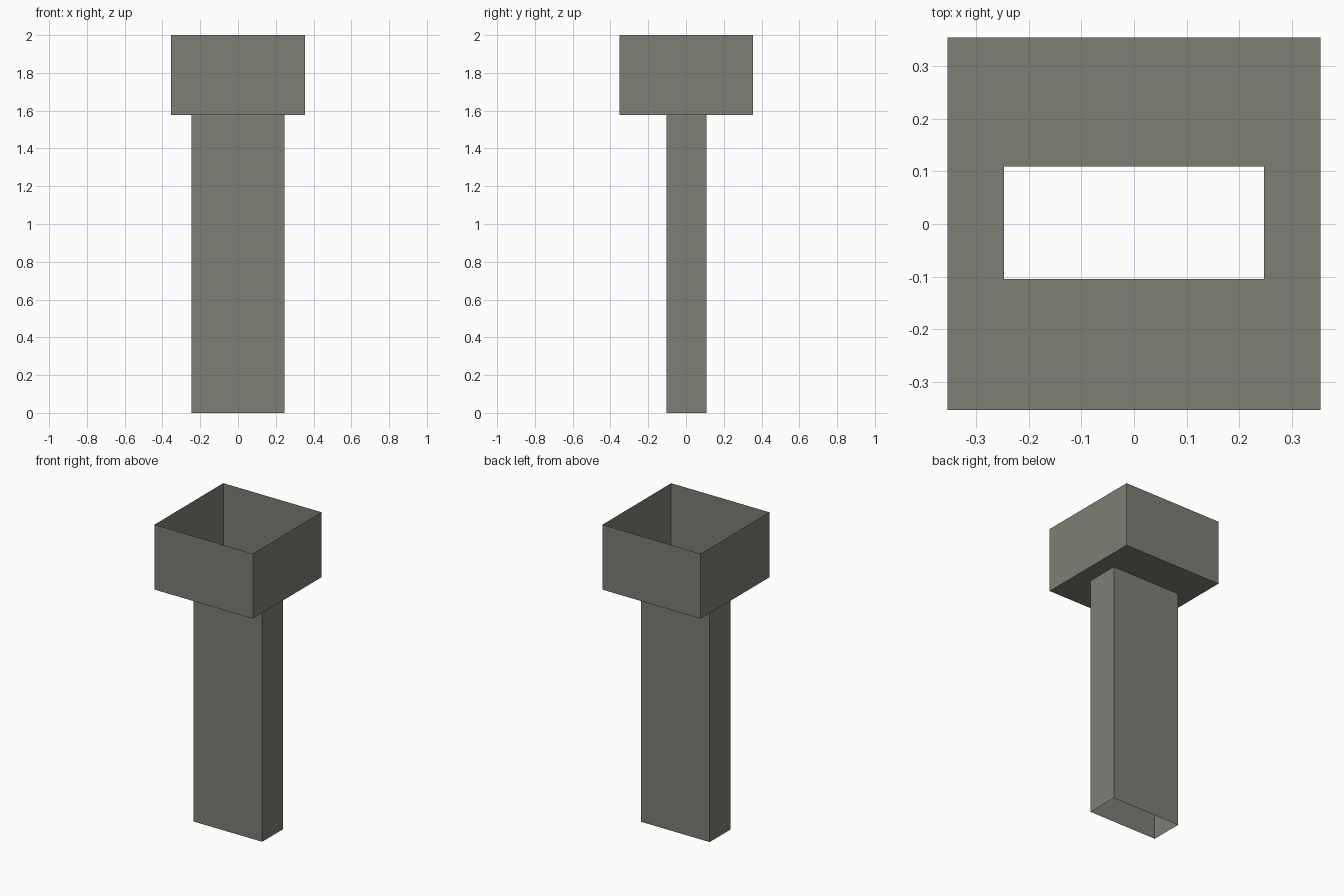
import bpy, bmesh

if "Cube" in bpy.data.objects:
    bpy.data.objects.remove(bpy.data.objects["Cube"])

grey = bpy.data.materials.new("warm grey")
grey.diffuse_color = (0.21, 0.21, 0.18, 1)
grey.use_nodes = True
grey.node_tree.nodes["Principled BSDF"].inputs["Base Color"].default_value = grey.diffuse_color

Z_BOTTOM, Z_JOIN, Z_TOP = 0.0, 1.577, 2.0


def rect(bm, x, y0, y1, z):
    return [bm.verts.new(p) for p in ((-x, y0, z), (x, y0, z), (x, y1, z), (-x, y1, z))]


def bridge(bm, a, b):
    for i in range(4):
        j = (i + 1) % 4
        bm.faces.new((a[i], a[j], b[j], b[i]))


def sheet_part(name, rings):
    """Thin open shell joining successive rectangles (half x, y0, y1, z)."""
    bm = bmesh.new()
    loops = [rect(bm, *r) for r in rings]
    for a, b in zip(loops, loops[1:]):
        bridge(bm, a, b)
    mesh = bpy.data.meshes.new(name)
    bm.to_mesh(mesh)
    bm.free()
    mesh.materials.append(grey)
    ob = bpy.data.objects.new(name, mesh)
    bpy.context.collection.objects.link(ob)


shaft = (0.247, -0.104, 0.109)
head = (0.354, -0.353, 0.354)

# Open rectangular tube
sheet_part("shaft", [(*shaft, Z_BOTTOM), (*shaft, Z_JOIN)])
# Open-topped box whose floor has a hole matching the tube
sheet_part("hopper", [(*shaft, Z_JOIN), (*head, Z_JOIN), (*head, Z_TOP)])
